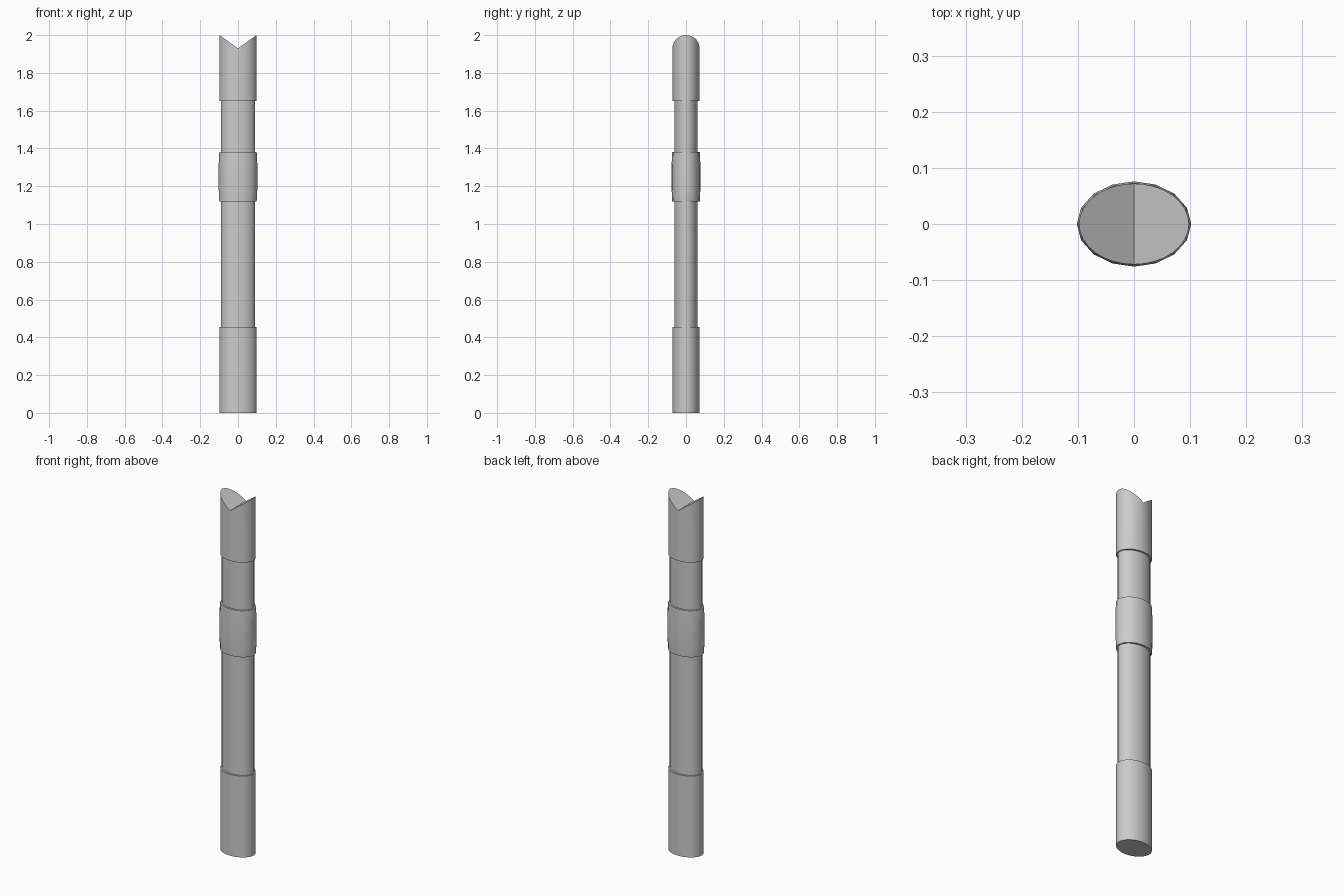
import bpy, bmesh
from math import cos, sin, pi

if "Cube" in bpy.data.objects:
    bpy.data.objects.remove(bpy.data.objects["Cube"])


def oval_post(name, rings, sides, notch=0.0):
    """Loft oval rings (z, half width x, half depth y); notch tilts the top into a V."""
    bm = bmesh.new()
    loops = []
    for i, (z, rx, ry) in enumerate(rings):
        loop = []
        for k in range(sides):
            a = 2 * pi * k / sides
            x, y = rx * cos(a), ry * sin(a)
            lift = notch * abs(x) / rx if i == len(rings) - 1 else 0
            loop.append(bm.verts.new((x, y, z + lift)))
        loops.append(loop)
    for lo, hi in zip(loops, loops[1:]):
        for k in range(sides):
            j = (k + 1) % sides
            bm.faces.new((lo[k], lo[j], hi[j], hi[k]))
    bm.faces.new(loops[0][::-1])
    # Top cap: two halves meeting along the y axis
    top, q = loops[-1], sides // 4
    bm.faces.new(top[q:3 * q + 1])
    bm.faces.new(top[3 * q:] + top[:q + 1])
    bmesh.ops.recalc_face_normals(bm, faces=bm.faces)
    mesh = bpy.data.meshes.new(name)
    bm.to_mesh(mesh)
    bm.free()
    obj = bpy.data.objects.new(name, mesh)
    bpy.context.collection.objects.link(obj)
    bpy.context.view_layer.objects.active = obj
    obj.select_set(True)
    bpy.ops.object.shade_smooth_by_angle(angle=pi / 6)
    obj.select_set(False)
    return obj


# Inner shaft
oval_post("shaft", [(0.1, 0.091, 0.062), (1.8, 0.091, 0.062)], 32)

# Base sleeve
oval_post("base_sleeve", [(0, 0.098, 0.072), (0.455, 0.098, 0.072)], 32)

# Slightly bulging middle band
oval_post("middle_band", [(1.12, 0.099, 0.073), (1.18, 0.102, 0.076),
                          (1.32, 0.102, 0.076), (1.38, 0.099, 0.073)], 16)

# Top sleeve with V-shaped notch
oval_post("notched_top", [(1.65, 0.098, 0.072), (1.93, 0.098, 0.072)], 32, notch=0.07)
